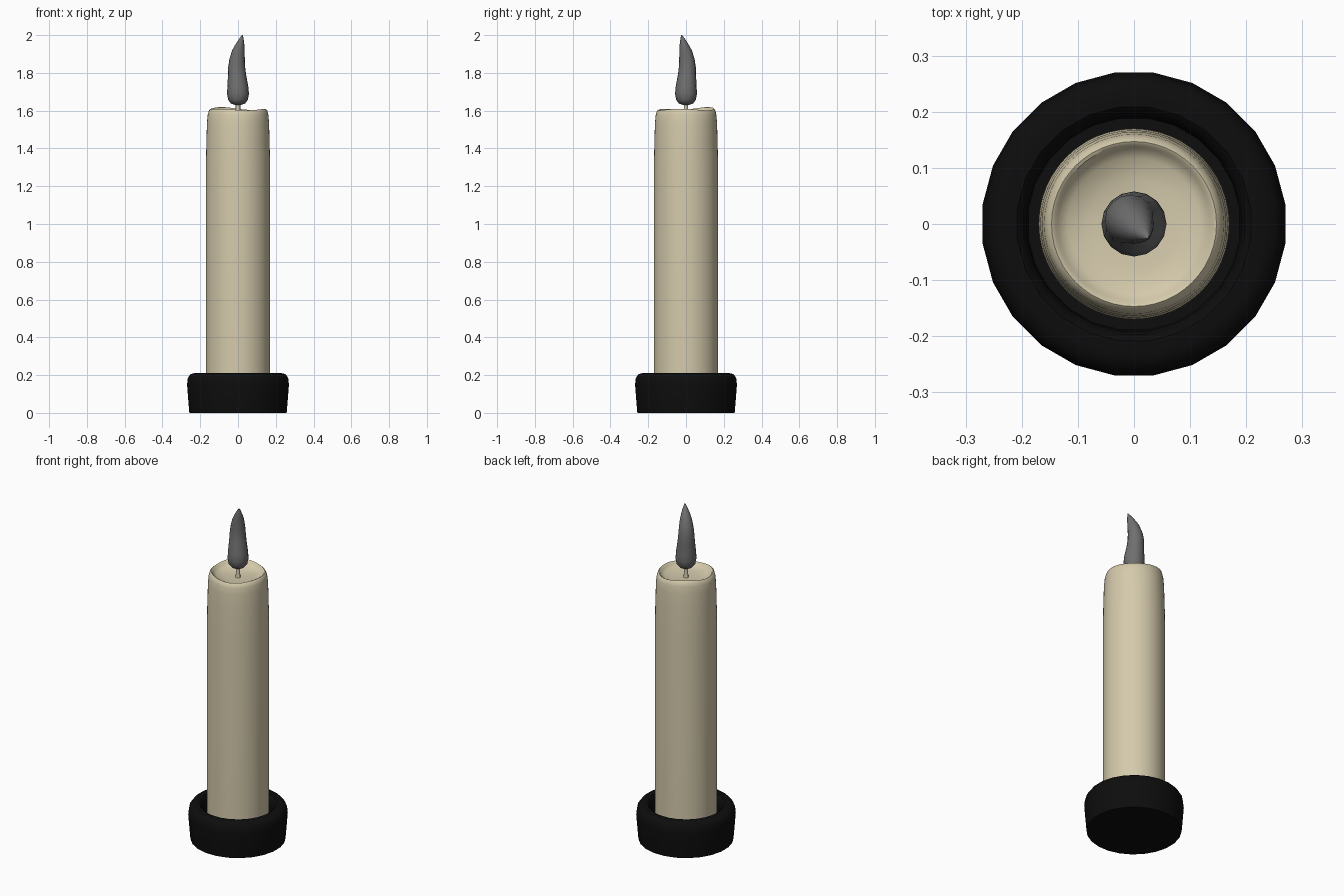
import bpy, bmesh, math

cube = bpy.data.objects.get("Cube")
if cube:
    bpy.data.objects.remove(cube)


def material(name, color):
    m = bpy.data.materials.new(name)
    m.use_nodes = True
    m.diffuse_color = (*color, 1)
    bsdf = m.node_tree.nodes["Principled BSDF"]
    bsdf.inputs["Base Color"].default_value = (*color, 1)
    bsdf.inputs["Roughness"].default_value = 0.7
    return m


def lathe(name, rings, sides, mat, turn=0.0, lift=None, angle=40):
    """Skin rings of (radius, z, sideways shift); lift(angle, z) raises points."""
    bm = bmesh.new()
    loops = []
    for r, z, s in rings:
        loop = []
        for i in range(sides):
            a = 2 * math.pi * i / sides + turn
            dz = lift(a, r, z) if lift else 0
            loop.append(bm.verts.new((r * math.cos(a) + s, r * math.sin(a) - s, z + dz)))
        loops.append(loop)
    for low, high in zip(loops, loops[1:]):
        for i in range(sides):
            j = (i + 1) % sides
            bm.faces.new((low[i], low[j], high[j], high[i]))
    bm.faces.new(loops[0][::-1])
    bm.faces.new(loops[-1])
    bmesh.ops.recalc_face_normals(bm, faces=bm.faces)
    me = bpy.data.meshes.new(name)
    bm.to_mesh(me)
    bm.free()
    me.materials.append(mat)
    ob = bpy.data.objects.new(name, me)
    bpy.context.collection.objects.link(ob)
    bpy.ops.object.select_all(action='DESELECT')
    ob.select_set(True)
    bpy.context.view_layer.objects.active = ob
    bpy.ops.object.shade_smooth_by_angle(angle=math.radians(angle))
    return ob


black = material("black holder", (0.004, 0.004, 0.004))
wax = material("cream wax", (0.66, 0.59, 0.41))
grey = material("grey flame", (0.16, 0.16, 0.16))

# Holder: rounded cup with a shallow recess around the candle
lathe("holder", [(0.26, 0, 0), (0.265, 0.06, 0), (0.272, 0.15, 0), (0.268, 0.185, 0),
                 (0.255, 0.204, 0), (0.235, 0.21, 0), (0.21, 0.21, 0), (0.198, 0.2, 0),
                 (0.192, 0.17, 0), (0.19, 0.1, 0)], 24, black, math.radians(7.5))


# Candle: straight body, melted uneven rim, hollow top
def melt(a, r, z):
    if z < 1.55 or r < 0.1:
        return 0
    bump = 0.012 * max(0, math.cos(a - math.radians(140))) ** 4
    return (bump + 0.004 * math.cos(3 * a + 0.6)) * min(1, (z - 1.55) / 0.05)


lathe("candle", [(0.17, 0.1, 0), (0.17, 1.3, 0), (0.167, 1.45, 0), (0.164, 1.54, 0),
                 (0.16, 1.58, 0), (0.154, 1.6, 0), (0.147, 1.606, 0), (0.141, 1.603, 0),
                 (0.136, 1.593, 0), (0.118, 1.582, 0), (0.08, 1.575, 0), (0.03, 1.573, 0)],
      48, wax, lift=melt)

# Wick
lathe("wick", [(0.016, 1.565, 0), (0.012, 1.59, 0), (0.012, 1.66, 0)], 10, wax)

# Flame: teardrop with its tip leaning sideways
lathe("flame", [(0.018, 1.631, 0), (0.038, 1.638, 0), (0.052, 1.657, 0), (0.058, 1.69, 0),
                (0.055, 1.73, -0.001), (0.048, 1.79, -0.005), (0.045, 1.83, -0.007),
                (0.041, 1.87, -0.005), (0.033, 1.92, 0.002), (0.022, 1.955, 0.011),
                (0.01, 1.985, 0.019), (0.002, 2.0, 0.024)], 16, grey, angle=60)
